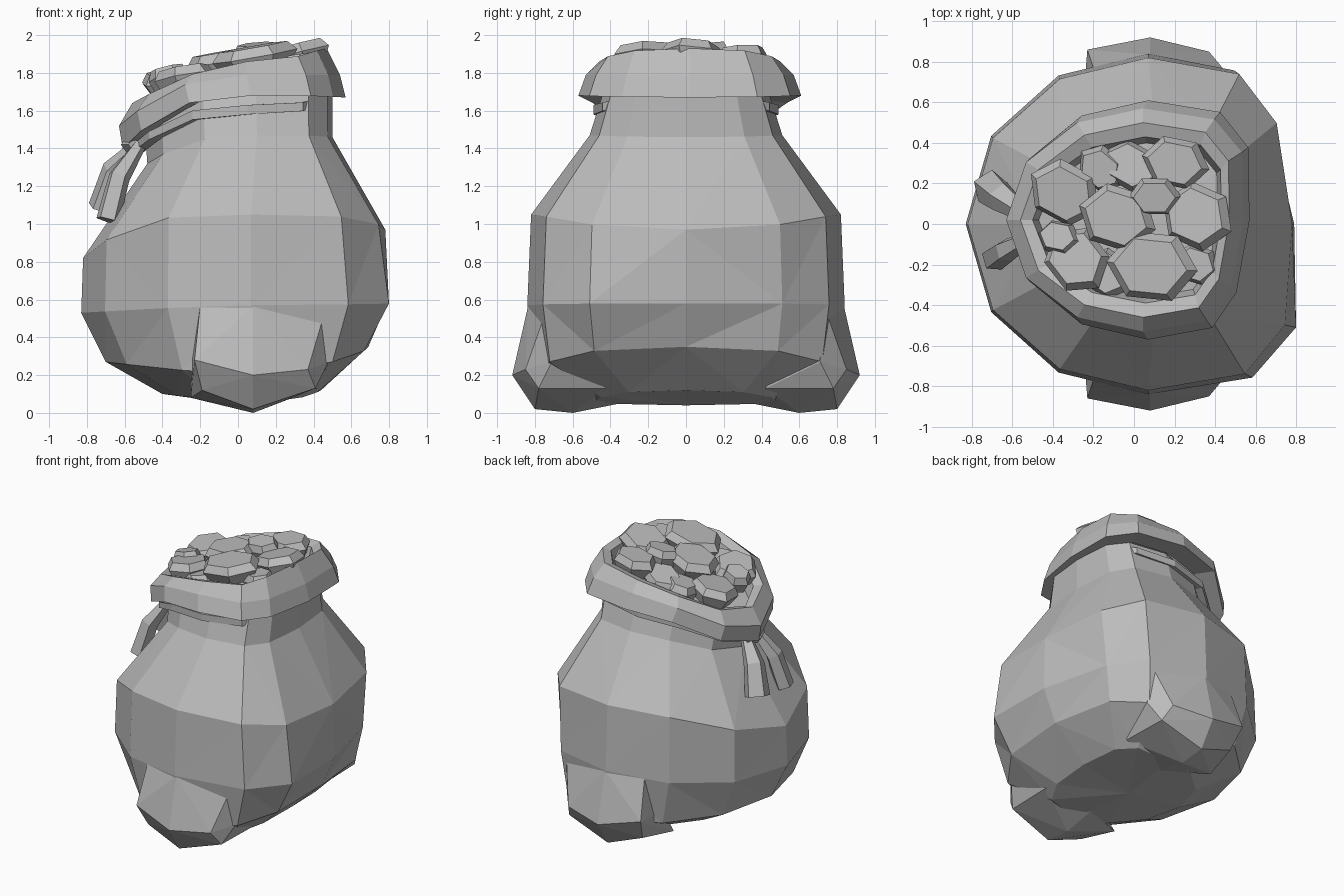
import bpy, bmesh, math, random
from mathutils import Vector, Matrix

random.seed(11)
if "Cube" in bpy.data.objects:
    bpy.data.objects.remove(bpy.data.objects["Cube"])

GREY = (0.5, 0.5, 0.5, 1)
mat = bpy.data.materials.new("plain grey")
mat.use_nodes = True
mat.diffuse_color = GREY
mat.node_tree.nodes["Principled BSDF"].inputs["Base Color"].default_value = GREY
SIDES = 12


def finish(name, bm):
    bmesh.ops.recalc_face_normals(bm, faces=bm.faces)
    me = bpy.data.meshes.new(name)
    bm.to_mesh(me)
    bm.free()
    me.materials.append(mat)
    ob = bpy.data.objects.new(name, me)
    bpy.context.collection.objects.link(ob)
    return ob


def ring(bm, xl, xr, ry, zl, zm, zr, dip=3, skew=0.0):
    """Loop, boxier at +x, whose height follows x: zl at -x, zm mid, zr at +x.
    A high dip keeps it level until close to the ends; skew slants the +x side."""
    verts = []
    for i in range(SIDES):
        a = math.tau * i / SIDES
        c, s = math.cos(a), math.sin(a)
        power = 0.72 if c > 0.01 else 0.95
        u = math.copysign(abs(c) ** power, c)
        y = ry * math.copysign(abs(s) ** power, s)
        x = (xl + xr) / 2 + (xr - xl) / 2 * u + 0.09 * s * s
        x += skew * y * max(u, 0) ** 2
        z = zm + ((zl if u < 0 else zr) - zm) * abs(u) ** dip
        verts.append(bm.verts.new((x, y, z)))
    return verts


def bridge(bm, a, b):
    n = len(a)
    for i in range(n):
        bm.faces.new((a[i], a[(i + 1) % n], b[(i + 1) % n], b[i]))


def fan(bm, loop, tip):
    t = bm.verts.new(tip)
    for i in range(len(loop)):
        bm.faces.new((loop[i], loop[(i + 1) % len(loop)], t))


# Sack body, from the keel-like base up to the neck
bm = bmesh.new()
rows = [(-0.4, 0.44, 0.5, 0.1, 0.05, 0.12, 1.5, 0), (-0.7, 0.69, 0.8, 0.27, 0.2, 0.35, 1.5, -0.06),
        (-0.83, 0.79, 0.84, 0.53, 0.57, 0.58, 1.5, -0.16), (-0.82, 0.78, 0.82, 0.82, 1.05, 0.97, 4, -0.05),
        (-0.48, 0.5, 0.51, 1.32, 1.47, 1.46, 3, 0), (-0.49, 0.5, 0.44, 1.46, 1.69, 1.69, 3, 0)]
loops = [ring(bm, *r) for r in rows]
for a, b in zip(loops, loops[1:]):
    bridge(bm, a, b)
fan(bm, loops[0], (0.05, 0, 0.04))
bmesh.ops.triangulate(bm, faces=[f for f in bm.faces if f.calc_center_median().z < 1.3])
finish("sack_body", bm)

# Bulging bottom corners, front and back, running into the body on the +x side
for side, name in ((-1, "front_corner"), (1, "back_corner")):
    bm = bmesh.new()
    for x, y, z in [(0.08, 0.6, 0), (0.08, 0.8, 0.02), (0.08, 0.92, 0.2),
                    (-0.19, 0.78, 0.12), (0.41, 0.78, 0.13), (-0.23, 0.86, 0.28),
                    (0.37, 0.85, 0.23), (-0.2, 0.77, 0.57), (0.08, 0.835, 0.57),
                    (0.47, 0.73, 0.57), (0.48, 0.71, 0.27), (0.42, 0.42, 0.13),
                    (0.08, 0.35, 0.05), (-0.25, 0.62, 0.28), (-0.25, 0.5, 0.08)]:
        bm.verts.new((x, y * side, z))
    bmesh.ops.convex_hull(bm, input=bm.verts[:])
    finish(name, bm)

# Folded rim, with a floor closing the mouth
bm = bmesh.new()
rows = [(-0.49, 0.46, 0.43, 1.44, 1.69, 1.69, 3), (-0.61, 0.57, 0.59, 1.4, 1.68, 1.67, 3),
        (-0.63, 0.54, 0.55, 1.52, 1.79, 1.79, 2.5), (-0.56, 0.47, 0.48, 1.64, 1.86, 1.93, 1.8),
        (-0.5, 0.43, 0.41, 1.63, 1.84, 1.9, 1.8), (-0.47, 0.41, 0.38, 1.54, 1.73, 1.77, 1.8)]
loops = [ring(bm, *r, skew=0.1) for r in rows]
for a, b in zip(loops, loops[1:]):
    bridge(bm, a, b)
fan(bm, loops[-1], (0, 0, 1.74))
bmesh.ops.translate(bm, verts=bm.verts, vec=(0, 0.02, 0))
finish("folded_rim", bm)

# Cord around the neck
bm = bmesh.new()
loops = [ring(bm, *r) for r in
         [(-0.5, 0.45, 0.42, 1.38, 1.58, 1.65), (-0.56, 0.48, 0.49, 1.38, 1.58, 1.66),
          (-0.56, 0.48, 0.49, 1.42, 1.63, 1.69), (-0.5, 0.45, 0.42, 1.42, 1.63, 1.69)]]
for a, b in zip(loops, loops[1:] + loops[:1]):
    bridge(bm, a, b)
finish("neck_cord", bm)


# Hanging cord ends and their knot
def strand(name, path, radii):
    bm = bmesh.new()
    loops = []
    for k, (p, r) in enumerate(zip(path, radii)):
        ahead, back = path[min(k + 1, len(path) - 1)], path[max(k - 1, 0)]
        q = (Vector(ahead) - Vector(back)).to_track_quat('Z', 'Y')
        loops.append([bm.verts.new(Vector(p) + q @ Vector((r * math.cos(a), r * math.sin(a), 0)))
                      for a in (math.tau * i / 5 for i in range(5))])
    for a, b in zip(loops, loops[1:]):
        bridge(bm, a, b)
    bm.faces.new(loops[0])
    bm.faces.new(loops[-1])
    finish(name, bm)


strand("cord_end_front", [(-0.52, -0.07, 1.42), (-0.63, -0.13, 1.25), (-0.69, -0.17, 1.02)],
       (0.035, 0.06, 0.065))
strand("cord_end_back", [(-0.52, 0.04, 1.42), (-0.65, 0.13, 1.28), (-0.71, 0.18, 1.08)],
       (0.04, 0.075, 0.09))
strand("cord_knot", [(-0.55, -0.09, 1.42), (-0.57, 0, 1.42), (-0.55, 0.09, 1.42)],
       (0.03, 0.05, 0.03))

# Chunky stones heaped in the mouth: x, y, size, lift, turn
stones = [(-0.35, 0.15, 0.19, 0, 0.5), (-0.09, 0.03, 0.2, 0.04, 0.3), (0.08, -0.21, 0.23, 0.03, 0.1),
          (0.3, 0.04, 0.19, -0.01, 0.4), (0.2, 0.3, 0.17, 0, 0.2), (0.1, 0.13, 0.13, 0.04, 0),
          (-0.29, -0.17, 0.18, 0, 0.9), (-0.02, 0.29, 0.16, -0.04, 0.5), (-0.38, -0.06, 0.11, 0.02, 0.2),
          (-0.17, 0.27, 0.13, -0.03, 0.7), (0.3, -0.2, 0.12, -0.06, 0.3), (-0.14, -0.24, 0.14, -0.06, 0.6)]
for n, (x, y, size, lift, turn) in enumerate(stones):
    bm = bmesh.new()
    stretch = random.uniform(0.78, 0.92)
    loops = [[bm.verts.new((size * f * math.cos(math.tau * i / 6),
                            size * f * stretch * math.sin(math.tau * i / 6), h))
              for i in range(6)] for f, h in ((0.8, 0), (1, -0.05), (0.75, -0.13))]
    for a, b in zip(loops, loops[1:]):
        bridge(bm, a, b)
    bm.faces.new(loops[0])
    bm.faces.new(loops[-1])
    tilt = (Matrix.Rotation(-0.18 + random.uniform(-0.1, 0.1), 4, 'Y')
            @ Matrix.Rotation(random.uniform(-0.15, 0.15), 4, 'X') @ Matrix.Rotation(-turn, 4, 'Z'))
    bm.transform(Matrix.Translation((x, y, 1.89 + 0.22 * x + lift)) @ tilt)
    finish(f"stone_{n + 1}", bm)
